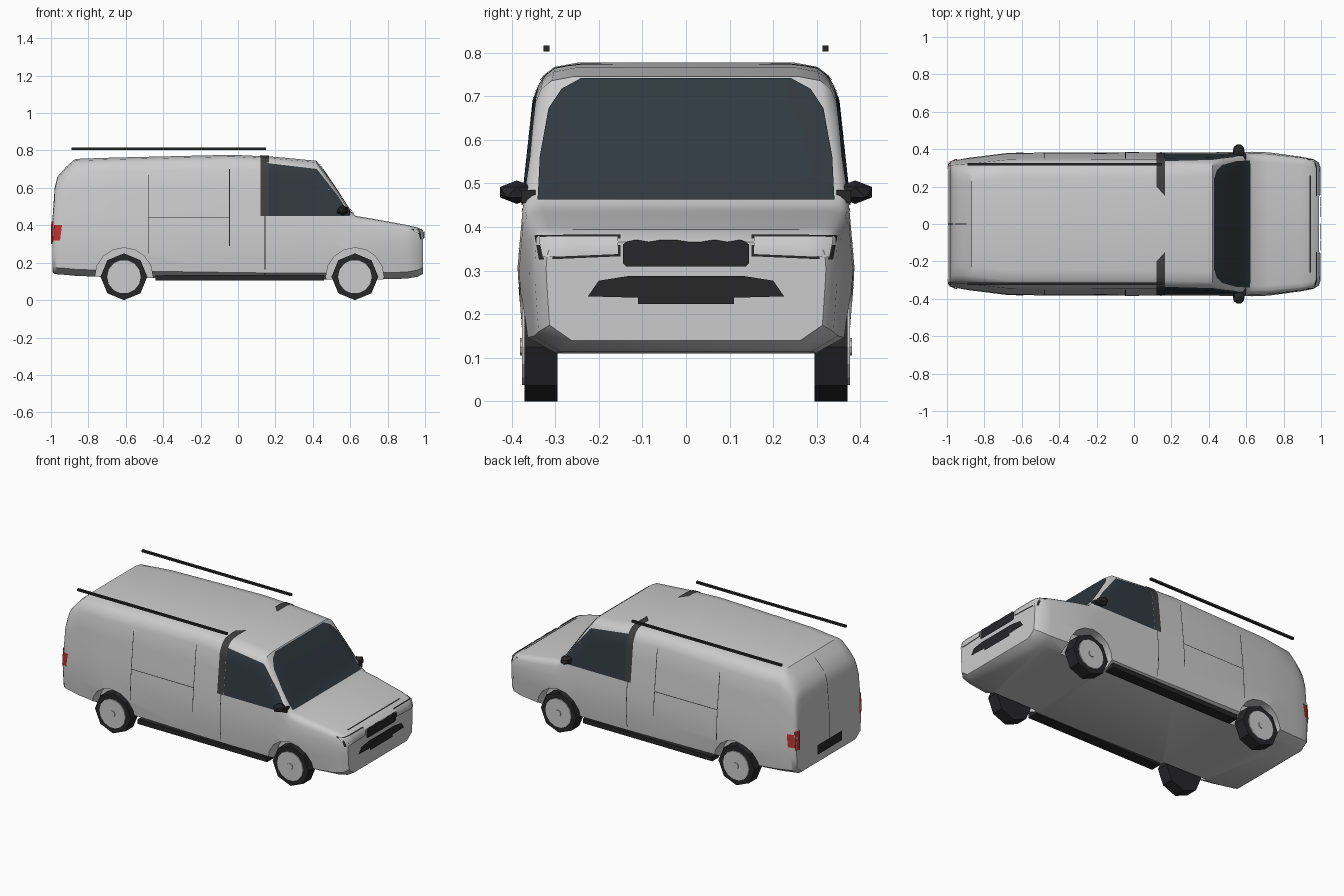
import bpy, bmesh, math
from mathutils import Vector, Matrix
from mathutils.bvhtree import BVHTree

if "Cube" in bpy.data.objects:
    bpy.data.objects.remove(bpy.data.objects["Cube"])


def mat(name, *c):
    m = bpy.data.materials.new(name)
    m.diffuse_color = (*c, 1)
    m.use_nodes = True
    m.node_tree.nodes["Principled BSDF"].inputs["Base Color"].default_value = m.diffuse_color
    return m


PAINT = mat("paint", 0.6, 0.6, 0.62)
WHITE = mat("liner", 0.9, 0.9, 0.9)
GLASS = mat("glass", 0.03, 0.042, 0.052)
BLACK = mat("trim", 0.02, 0.02, 0.022)
DARK = mat("pillar", 0.05, 0.05, 0.052)
RED = mat("tail_red", 0.5, 0.03, 0.03)


def finish(name, bm, material, mirror=False, smooth=None):
    me = bpy.data.meshes.new(name)
    bm.to_mesh(me)
    bm.free()
    ob = bpy.data.objects.new(name, me)
    bpy.context.collection.objects.link(ob)
    me.materials.append(material)
    if mirror:
        md = ob.modifiers.new("mirror", 'MIRROR')
        md.use_axis = (False, True, False)
    if smooth:
        shade(ob, smooth)
    return ob


def shade(ob, angle):
    bpy.ops.object.select_all(action='DESELECT')
    ob.select_set(True)
    bpy.context.view_layer.objects.active = ob
    bpy.ops.object.shade_smooth_by_angle(angle=math.radians(angle))


def box(name, a, b, material, mirror=False):
    a, b = Vector(a), Vector(b)
    bm = bmesh.new()
    bmesh.ops.create_cube(bm, size=1, matrix=Matrix.Translation((a + b) / 2) @ Matrix.Diagonal((*(b - a), 1)))
    return finish(name, bm, material, mirror)


def disc(bm, x, y0, y1, z, r, n, r2=None):
    m = Matrix.Translation((x, (y0 + y1) / 2, z)) @ Matrix.Rotation(math.pi / 2, 4, 'X') @ Matrix.Rotation(math.pi / 2, 4, 'Z')
    bmesh.ops.create_cone(bm, cap_ends=True, segments=n, radius1=r2 or r, radius2=r, depth=y1 - y0, matrix=m)


# Body: lofted cross-sections along x
SIDE = [(0.1, 0.36), (0.15, 0.375), (0.3, 0.387), (0.45, 0.374), (0.7, 0.347), (0.8, 0.335)]


def side(z):
    for (z0, w0), (z1, w1) in zip(SIDE, SIDE[1:]):
        if z <= z1:
            return w0 + (w1 - w0) * (z - z0) / (z1 - z0)
    return SIDE[-1][1]


def section(x, b, t, k, c):
    lo, hi = b + 0.035, t - c
    half = [(side(b) * 0.85 * k, b)]
    half += [(side(z) * k, z) for z in (lo + (hi - lo) * i / 5 for i in range(6))]
    s = side(hi) * k
    half += [(s - 0.25 * c, t - 0.4 * c), (s - 0.6 * c, t - 0.13 * c), (s - 1.3 * c, t)]
    return [Vector((x, y, z)) for y, z in half] + [Vector((x, -y, z)) for y, z in reversed(half)]


STATIONS = [  # x, bottom, top, width scale, corner size
    (-0.993, 0.15, 0.42, 0.83, 0.05), (-0.98, 0.14, 0.60, 0.865, 0.06), (-0.965, 0.138, 0.66, 0.88, 0.07),
    (-0.92, 0.135, 0.712, 0.905, 0.075), (-0.87, 0.13, 0.755, 0.925, 0.075), (-0.67, 0.122, 0.762, 0.99, 0.075),
    (-0.03, 0.113, 0.777, 1, 0.075), (0.2, 0.11, 0.766, 1, 0.075), (0.42, 0.11, 0.745, 1, 0.07),
    (0.48, 0.11, 0.66, 1, 0.06), (0.6, 0.11, 0.478, 1, 0.04), (0.63, 0.11, 0.45, 1, 0.035),
    (0.72, 0.11, 0.435, 0.99, 0.035), (0.9, 0.115, 0.402, 0.93, 0.03), (0.96, 0.125, 0.388, 0.9, 0.03),
    (0.99, 0.14, 0.366, 0.83, 0.03)]
bm = bmesh.new()
rings = [[bm.verts.new(p) for p in section(*s)] for s in STATIONS]
n = len(rings[0])
for r0, r1 in zip(rings, rings[1:]):
    for i in range(n):
        bm.faces.new((r0[i], r0[(i + 1) % n], r1[(i + 1) % n], r1[i]))
bm.faces.new(rings[0])
bm.faces.new(rings[-1])
bmesh.ops.recalc_face_normals(bm, faces=bm.faces)
TREE = BVHTree.FromBMesh(bm)
body = finish("body_shell", bm, PAINT)

# Wheel wells cut into the body
WHEELS = (-0.61, 0.625)
bm = bmesh.new()
for x in WHEELS:
    disc(bm, x, 0.285, 0.5, 0.125, 0.155, 16)
    disc(bm, x, -0.5, -0.285, 0.125, 0.155, 16)
cutter = finish("wheel_well_cutter", bm, WHITE)
md = body.modifiers.new("wells", 'BOOLEAN')
md.object, md.operation, md.solver, md.material_mode = cutter, 'DIFFERENCE', 'EXACT', 'TRANSFER'
bpy.context.view_layer.objects.active = body
bpy.ops.object.modifier_apply(modifier="wells")
bpy.data.objects.remove(cutter)
shade(body, 35)

# Panels laid on the body surface: 2D outline projected along an axis
AXES = {'front': ((1, 0, 0), lambda u, v: (0, u, v)), 'back': ((-1, 0, 0), lambda u, v: (0, u, v)),
        'side': ((0, -1, 0), lambda u, v: (u, 0, v)), 'top': ((0, 0, 1), lambda u, v: (u, v, 0))}


def panel(name, view, outline, material, mirror=False, lift=0.004, step=0.03):
    d, place = AXES[view]
    d = Vector(d)
    bm = bmesh.new()
    bm.faces.new([bm.verts.new(place(u, v)) for u, v in outline])
    for axis in range(3):
        if d[axis]:
            continue
        lo, hi = min(v.co[axis] for v in bm.verts), max(v.co[axis] for v in bm.verts)
        no = Vector([float(i == axis) for i in range(3)])
        for k in range(1, int((hi - lo) / step) + 1):
            bmesh.ops.bisect_plane(bm, geom=bm.verts[:] + bm.edges[:] + bm.faces[:],
                                   plane_co=no * (lo + k * step), plane_no=no)
    bm.normal_update()
    if bm.faces[:][0].normal.dot(d) < 0:
        bmesh.ops.reverse_faces(bm, faces=bm.faces[:])
    for v in bm.verts:
        co, no, _, _ = TREE.ray_cast(v.co + d * 3, -d)
        if co is None:
            co, no, _, _ = TREE.find_nearest(v.co + d * 0.9)
        v.co = co + no * lift
    return finish(name, bm, material, mirror, 40)


def rect(u0, v0, u1, v1):
    return [(u0, v0), (u1, v0), (u1, v1), (u0, v1)]


def sym(pts):
    return pts + [(-u, v) for u, v in reversed(pts)]


# Glass and pillars
panel("windshield", 'front', sym([(0.34, 0.46), (0.335, 0.56), (0.315, 0.67), (0.285, 0.715), (0.24, 0.74)]), GLASS)
panel("side_window", 'side', [(0.165, 0.45), (0.60, 0.45), (0.53, 0.56), (0.42, 0.70), (0.165, 0.73)], GLASS, True)
panel("door_pillar", 'side', rect(0.12, 0.45, 0.165, 0.75), DARK, True, 0.005)
panel("roof_band", 'top', [(0.12, 0.33), (0.165, 0.33), (0.165, 0.15), (0.12, 0.2)], DARK, True, 0.005)

# Door and hood seams
T = 0.002
for name, r in (("rear_door_seam", (-0.48 - T, 0.25, -0.48 + T, 0.67)), ("slide_door_seam", (-0.045 - T, 0.29, -0.045 + T, 0.70)),
                ("slide_rail_seam", (-0.48, 0.438, -0.045, 0.442)), ("cab_door_seam", (0.145 - T, 0.14, 0.145 + T, 0.45))):
    panel(name, 'side', rect(*r), BLACK, True, 0.002)
panel("back_door_seam", 'back', rect(-T, 0.26, T, 0.735), BLACK, False, 0.002)
panel("hood_seam", 'front', rect(-0.26, 0.391, 0.26, 0.393), BLACK, False, 0.002)

# Nose details
panel("grille", 'front', sym([(0.137, 0.31), (0.145, 0.317), (0.145, 0.36), (0.137, 0.366)]), BLACK, False, 0.006)
panel("lower_intake", 'front', sym([(0.11, 0.224), (0.11, 0.238), (0.225, 0.241), (0.2, 0.277), (0.13, 0.288)]), BLACK, False, 0.006)
panel("headlight_frame", 'front', [(0.15, 0.333), (0.335, 0.325), (0.345, 0.38), (0.15, 0.38)], BLACK, True, 0.003)
panel("headlight", 'front', [(0.156, 0.338), (0.325, 0.331), (0.335, 0.375), (0.156, 0.375)], PAINT, True, 0.006)

# Rear details
panel("tail_light", 'side', [(-0.985, 0.32), (-0.95, 0.32), (-0.94, 0.40), (-0.98, 0.40)], RED, True, 0.006)
panel("tail_light_back", 'back', rect(0.295, 0.30, 0.325, 0.42), RED, True, 0.006)
panel("rear_plate", 'back', rect(-0.12, 0.2, 0.12, 0.26), BLACK, False, 0.006)

# Roof rails and side skirts
box("roof_rail", (-0.89, 0.313, 0.803), (0.15, 0.327, 0.816), BLACK, True)
box("side_skirt", (-0.44, 0.30, 0.104), (0.46, 0.368, 0.132), BLACK, True)

# Mirrors
bm = bmesh.new()
bmesh.ops.create_icosphere(bm, subdivisions=1, radius=1,
                           matrix=Matrix.Translation((0.56, 0.388, 0.48)) @ Matrix.Diagonal((0.036, 0.045, 0.027, 1)))
finish("door_mirror", bm, BLACK, True)
box("mirror_foot", (0.55, 0.345, 0.455), (0.60, 0.378, 0.485), BLACK, True)

# Wheels
for label, x in zip(("rear", "front"), WHEELS):
    bm = bmesh.new()
    disc(bm, x, 0.295, 0.37, 0.125, 0.125, 8)
    finish(label + "_tire", bm, BLACK, True)
    bm = bmesh.new()
    disc(bm, x, 0.36, 0.376, 0.125, 0.09, 14)
    finish(label + "_rim", bm, PAINT, True)
    bm = bmesh.new()
    disc(bm, x, 0.37, 0.381, 0.125, 0.02, 8)
    finish(label + "_hub", bm, PAINT, True)
